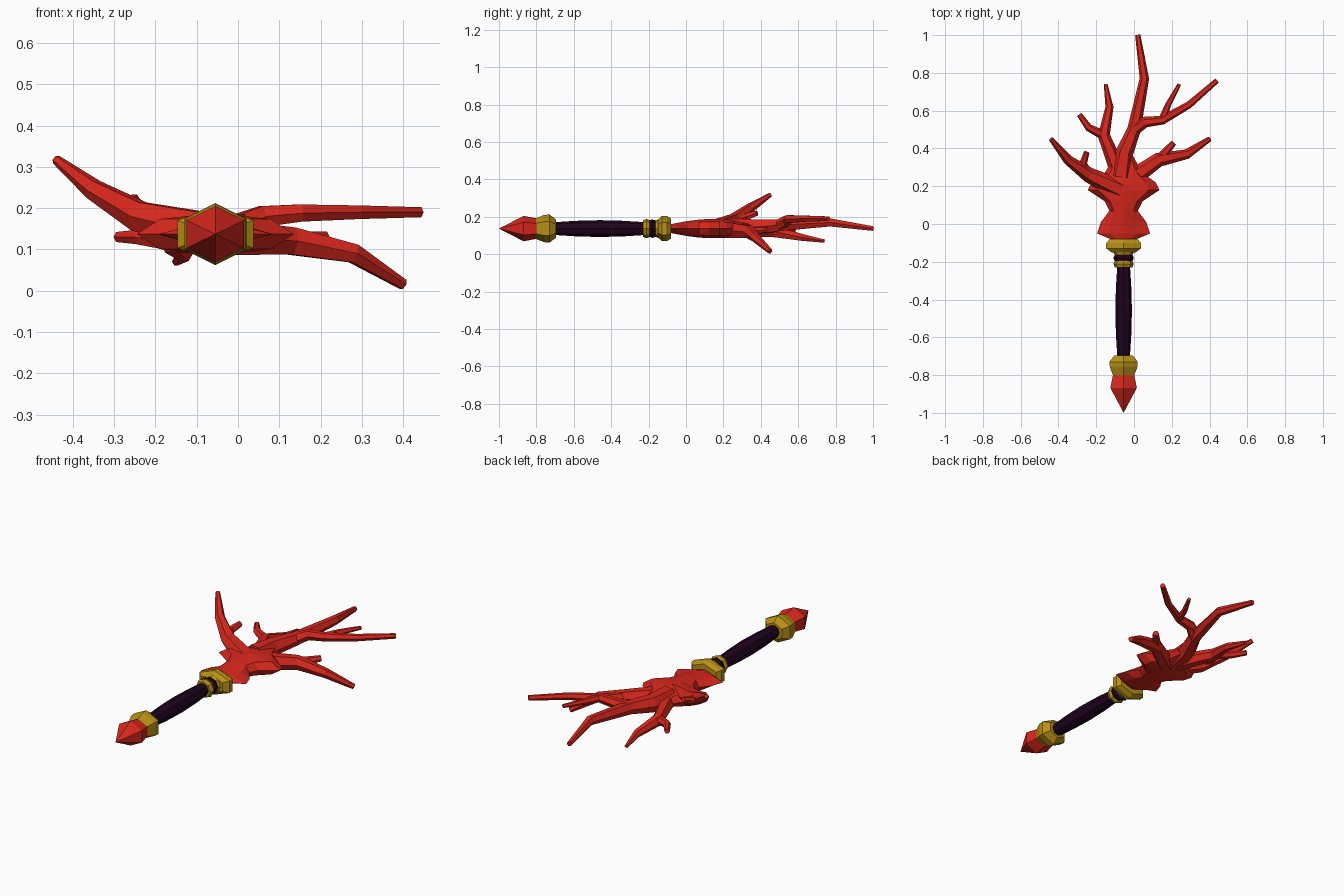
import bpy, bmesh
from math import sin, cos, pi, tau
from mathutils import Vector

cube = bpy.data.objects.get("Cube")
if cube:
    bpy.data.objects.remove(cube, do_unlink=True)

# Centre line of the staff, parallel to y
AXIS = Vector((-.055, 0, .137))


def make_material(name, red, green, blue):
    material = bpy.data.materials.new(name)
    material.use_nodes = True
    colour = (red, green, blue, 1)
    material.diffuse_color = colour
    shader = material.node_tree.nodes["Principled BSDF"]
    shader.inputs["Base Color"].default_value = colour
    return material


RED = make_material("coral red", .68, .02, .012)
GOLD = make_material("old gold", .48, .28, .008)
DARK = make_material("dark purple", .014, .001, .014)


def loft(name, rings, material):
    """Skin a list of equal point rings and close both ends."""
    bm = bmesh.new()
    rows = [[bm.verts.new(point) for point in ring] for ring in rings]
    for near, far in zip(rows, rows[1:]):
        for i in range(len(near)):
            bm.faces.new((near[i - 1], near[i], far[i], far[i - 1]))
    bm.faces.new(rows[0])
    bm.faces.new(rows[-1])
    bmesh.ops.remove_doubles(bm, verts=bm.verts, dist=.0005)
    bmesh.ops.recalc_face_normals(bm, faces=bm.faces)
    mesh = bpy.data.meshes.new(name)
    bm.to_mesh(mesh)
    bm.free()
    mesh.materials.append(material)
    part = bpy.data.objects.new(name, mesh)
    bpy.context.collection.objects.link(part)


def turned(name, start, end, width, height, shape, material, sides=6):
    """Turned part along y; shape lists (fraction of length, scale)."""
    angles = [tau * i / sides for i in range(sides)]
    widest = max(sin(angle) for angle in angles)
    rings = []
    for fraction, scale in shape:
        y = start + (end - start) * fraction
        rings.append([AXIS + Vector((width * scale * sin(angle) / widest, y,
                                     height * scale * cos(angle))) for angle in angles])
    loft(name, rings, material)


def branch(name, path, thick, thin, sides=6):
    """Bent twig tapering evenly from joint to joint; returns its joints."""
    joints = [Vector(point) for point in path]
    last = len(joints) - 1
    rings = []
    for i, joint in enumerate(joints):
        along = joints[min(i + 1, last)] - joints[max(i - 1, 0)]
        across = along.cross(Vector((0, 0, 1))).normalized()
        upward = across.cross(along).normalized()
        radius = thick + (thin - thick) * i / last
        angles = [tau * k / sides for k in range(sides)]
        rings.append([joint + radius * (cos(angle) * across + sin(angle) * upward)
                      for angle in angles])
    loft(name, rings, RED)
    return joints


# Shared outlines: bevelled ring, flared cup, band, pointed crystal, swelling grip
BEVEL = [(0, .7), (.3, 1), (.7, 1), (1, .8)]
CUP = [(0, .7), (.45, .97), (.7, 1), (1, .65)]
BAND = [(0, .85), (.5, 1), (1, .85)]
POINT = [(0, 0), (.6, 1), (1, .75)]
SWELL = [(i / 4, .75 + .25 * sin(pi * i / 4)) for i in range(5)]

# Pommel and grip
turned("pommel_crystal", -1, -.78, .07, .068, POINT, RED)
turned("pommel_collar", -.81, -.695, .075, .075, CUP, GOLD)
turned("grip", -.71, -.21, .044, .045, SWELL, DARK, sides=8)

# Bands between grip and head
turned("lower_band", -.23, -.193, .054, .052, BAND, GOLD, sides=8)
turned("band_inlay", -.2, -.16, .054, .05, BAND, DARK, sides=8)
turned("upper_band", -.168, -.13, .054, .05, BAND, GOLD, sides=8)
turned("head_collar", -.15, -.08, .092, .067, BEVEL, GOLD)

# Faceted head, pleated at its flared base, wide again where the branches spread
outline = [(-.08, .07), (-.05, .14), (.01, .12), (.07, .075), (.12, .1),
           (.18, .19), (.22, .17), (.27, .1), (.36, .05)]
rings = []
for y, half in outline:
    # Thickest midway along the head
    thick = .02 + .032 * sin(pi * (y + .1) / .5)
    centre = AXIS + Vector((0, y, 0))
    pleat = .75 if y < .05 else 1
    ring = []
    for i in range(8):
        angle = tau * i / 8
        reach = pleat if i % 2 else 1
        ring.append(centre + Vector((half * reach * cos(angle), 0, thick * reach * sin(angle))))
    rings.append(ring)
loft("head_body", rings, RED)

# Main branch, with a forked branch on its right
main = branch("main_branch", [(-.07, .25, .14), (-.05, .38, .145), (0, .5, .155),
                              (.055, .77, .17), (.02, 1, .137)], .058, .014)
upper = branch("upper_right_branch", [main[2], (.06, .54, .18), (.15, .55, .188),
                                      (.29, .63, .19), (.44, .76, .19)], .034, .014)
branch("upper_right_twig", [upper[2], (.18, .63, .19), (.24, .74, .19)], .022, .01)

# Lower right branch, drooping
lower = branch("lower_right_branch", [(-.04, .22, .13), (.13, .34, .12),
                                      (.28, .37, .09), (.4, .45, .015)], .05, .014)
branch("lower_right_twig", [lower[1], (.21, .43, .13)], .026, .016)

# Left branch, rising
left = branch("left_branch", [(-.07, .18, .14), (-.24, .26, .18),
                              (-.35, .34, .245), (-.44, .45, .317)], .055, .012)
branch("left_stub", [left[1], (-.27, .32, .2), (-.25, .38, .22)], .028, .015)

# Inner left branch
inner = branch("inner_left_branch", [(-.08, .27, .13), (-.16, .47, .12),
                                     (-.13, .62, .09), (-.15, .74, .07)], .044, .01)
branch("inner_left_twig", [inner[1], (-.24, .51, .13), (-.29, .58, .13)], .026, .014)
